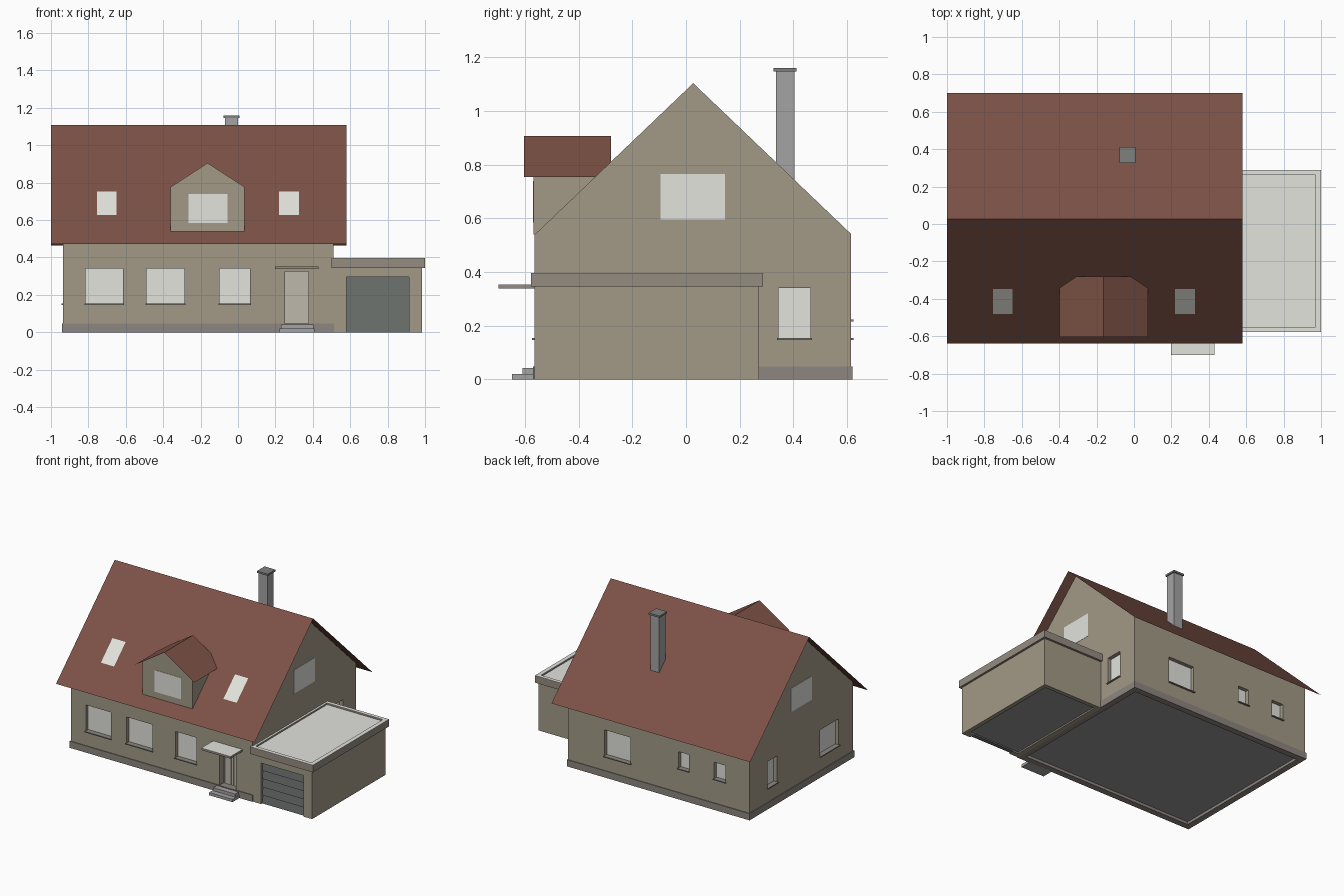
import bpy, bmesh

if "Cube" in bpy.data.objects:
    bpy.data.objects.remove(bpy.data.objects["Cube"])

def material(name, r, g, b):
    m = bpy.data.materials.new(name)
    m.diffuse_color = (r, g, b, 1)
    m.use_nodes = True
    m.node_tree.nodes["Principled BSDF"].inputs["Base Color"].default_value = m.diffuse_color
    return m

WALL = material("beige_render", 0.365, 0.322, 0.245)
ROOF = material("red_tile", 0.203, 0.084, 0.061)
BASE = material("plinth_grey", 0.265, 0.24, 0.215)
TRIM = material("fascia", 0.30, 0.263, 0.22)
DOOR = material("garage_grey", 0.144, 0.158, 0.147)
DARK = material("floor_dark", 0.30, 0.30, 0.30)
GLASS = material("pane", 0.76, 0.77, 0.72)
LEAF = material("door_leaf", 0.51, 0.48, 0.41)
STONE = material("stone", 0.37, 0.37, 0.37)
CAP = material("chimney_cap_grey", 0.21, 0.22, 0.205)

def finish(name, bm, mat, recalc=True):
    if recalc:
        bmesh.ops.recalc_face_normals(bm, faces=bm.faces)
    me = bpy.data.meshes.new(name)
    bm.to_mesh(me)
    bm.free()
    ob = bpy.data.objects.new(name, me)
    bpy.context.collection.objects.link(ob)
    if mat:
        me.materials.append(mat)
    return ob

def boxes(name, ranges, mat=None):
    """One object from boxes given as (x0, x1, y0, y1, z0, z1)."""
    bm = bmesh.new()
    for x0, x1, y0, y1, z0, z1 in ranges:
        vs = bmesh.ops.create_cube(bm, size=1)["verts"]
        for v in vs:
            v.co = (x1 if v.co.x > 0 else x0, y1 if v.co.y > 0 else y0, z1 if v.co.z > 0 else z0)
    return finish(name, bm, mat)

def box(name, r, mat=None):
    return boxes(name, [r], mat)

def prism(name, pts, axis, a, b, mat, sheet=False):
    """Extrude a (y,z) profile along x, or an (x,z) profile along y; a sheet stays open."""
    bm = bmesh.new()
    put = (lambda p, t: (t, p[0], p[1])) if axis == "x" else (lambda p, t: (p[0], t, p[1]))
    lo = [bm.verts.new(put(p, a)) for p in pts]
    hi = [bm.verts.new(put(p, b)) for p in pts]
    n = len(pts)
    if not sheet:
        bm.faces.new(lo)
        bm.faces.new(hi[::-1])
    for i in range(n - 1 if sheet else n):
        j = (i + 1) % n
        bm.faces.new((lo[i], hi[i], hi[j], lo[j]))
    return finish(name, bm, mat, not sheet)

def cut(ob, ranges):
    """Subtract boxes one after the other."""
    for r in ranges:
        cutter = box("cutter", r)
        cutter.hide_render = True
        mod = ob.modifiers.new("opening", "BOOLEAN")
        mod.operation = "DIFFERENCE"
        mod.solver = "EXACT"
        mod.object = cutter
        bpy.context.view_layer.objects.active = ob
        bpy.ops.object.modifier_apply(modifier=mod.name)
        bpy.data.objects.remove(cutter)

X0, X1, Y0, Y1 = -0.935, 0.51, -0.565, 0.615    # house walls
RY, RZ, SLOPE = 0.027, 1.108, 0.955             # main ridge
def roof_z(y):
    return RZ - SLOPE * abs(y - RY)

# House body with gable ends
d = 0.004
house = prism("house_walls", [(Y0, 0.03), (Y1, 0.03), (Y1, roof_z(Y1) - d), (RY, RZ - d),
                              (Y0, roof_z(Y0) - d)], "x", X0, X1, WALL)

# Recessed windows: side, range along the wall, sill height; top is shared
TOP, DEEP = 0.34, 0.03
windows = [("front", -0.815, -0.615, 0.15), ("front", -0.49, -0.285, 0.15), ("front", -0.10, 0.065, 0.15),
           ("back", 0.01, 0.218, 0.15), ("back", -0.453, -0.37, 0.22), ("back", -0.745, -0.655, 0.22),
           ("right", 0.345, 0.465, 0.15), ("left", 0.30, 0.41, 0.15), ("left", -0.40, -0.19, 0.15)]

def on_wall(side, a, b, z0, z1, inner, outer):
    """Box on a wall, from depth inner (negative is into the wall) to outer."""
    if side == "front":
        return (a, b, Y0 - outer, Y0 - inner, z0, z1)
    if side == "back":
        return (a, b, Y1 + inner, Y1 + outer, z0, z1)
    if side == "right":
        return (X1 + inner, X1 + outer, a, b, z0, z1)
    return (X0 - outer, X0 - inner, a, b, z0, z1)

doorway = (0.25, 0.378, Y0 - 0.05, Y0 + 0.06, 0.045, 0.325)
cut(house, [on_wall(s, a, b, z, TOP, -DEEP, 0.05) for s, a, b, z in windows] + [doorway])
boxes("window_panes", [on_wall(s, a, b, z, TOP, -DEEP - 0.005, -DEEP + 0.003) for s, a, b, z in windows], GLASS)
boxes("window_sills", [on_wall(s, a - 0.005, b + 0.005, z - 0.004, z + 0.003, -DEEP, 0.01)
                       for s, a, b, z in windows], BASE)
boxes("gable_windows", [on_wall(s, -0.095, 0.145, 0.595, 0.765, -0.01, 0.002) for s in ("left", "right")], GLASS)

# Plinth ring and floor
plinth = box("plinth", (X0 - 0.005, X1 + 0.004, Y0 - 0.005, Y1 + 0.005, 0, 0.048), BASE)
cut(plinth, [(X0 + 0.04, X1 - 0.04, Y0 + 0.04, Y1 - 0.04, -0.1, 0.2)])
box("house_floor", (X0 + 0.03, X1 - 0.03, Y0 + 0.03, Y1 - 0.03, 0.02, 0.035), DARK)

# Main roof, a folded sheet
e0, e1 = -0.64, 0.70
prism("main_roof", [(e0, roof_z(e0)), (RY, RZ), (e1, roof_z(e1))], "x", -1, 0.58, ROOF, sheet=True)

# Skylights lying on the front slope
for i, x in enumerate((-0.755, 0.22)):
    a, b = -0.48, -0.348
    prism(f"skylight_{i + 1}", [(a, roof_z(a) + 0.004), (b, roof_z(b) + 0.004)],
          "x", x, x + 0.105, GLASS, sheet=True)

# Dormer
cx, dz, ds = -0.1625, 0.908, 0.65
w, o, t = 0.198, 0.237, 0.003
prism("dormer_walls", [(cx - w, 0.54), (cx + w, 0.54), (cx + w, dz - ds * w - t), (cx, dz - t),
                       (cx - w, dz - ds * w - t)], "y", -0.568, -0.285, WALL)
prism("dormer_roof", [(cx + o, dz - ds * o), (cx, dz), (cx - o, dz - ds * o)], "y", -0.605, -0.28,
      ROOF, sheet=True)
box("dormer_window", (-0.265, -0.055, -0.570, -0.56, 0.585, 0.74), GLASS)

# Chimney and cap
box("chimney", (-0.07, 0.0, 0.335, 0.405, 0.68, 1.147), STONE)
box("chimney_cap", (-0.078, 0.008, 0.327, 0.413, 1.147, 1.16), CAP)

# Front door, canopy and steps
box("front_door", (0.25, 0.378, Y0 + 0.05, Y0 + 0.065, 0.045, 0.325), LEAF)
boxes("door_trim", [(x, x + 0.008, Y0 + 0.043, Y0 + 0.052, 0.05, 0.322) for x in (0.25, 0.302, 0.322, 0.37)], LEAF)
box("door_canopy", (0.198, 0.43, -0.70, Y0 + 0.01, 0.338, 0.351), TRIM)
box("canopy_top", (0.198, 0.43, -0.70, Y0 + 0.01, 0.351, 0.353), GLASS)
boxes("door_steps", [(0.223, 0.41, -0.648, Y0, 0, 0.02), (0.23, 0.403, -0.61, Y0, 0.02, 0.042)], STONE)

# Garage walls, floor and slatted door
G1, GY = 0.985, 0.272
garage = box("garage_walls", (X1 - 0.003, G1, Y0, GY, 0, 0.35), WALL)
cut(garage, [(X1 + 0.03, G1 - 0.03, Y0 + 0.04, GY - 0.03, -0.1, 0.33), (0.58, 0.915, -0.7, -0.5, -0.05, 0.295)])
box("garage_floor", (X1 + 0.02, G1 - 0.02, Y0 + 0.03, GY - 0.02, 0.01, 0.02), DARK)
h = 0.295 / 5
for i in range(5):
    z = i * h
    prism(f"garage_slat_{i + 1}", [(-0.525, z), (-0.552, z), (-0.544, z + h), (-0.525, z + h)],
          "x", 0.58, 0.915, DOOR)

# Flat garage roof with a raised rim and pale coping
rim = box("garage_fascia", (0.50, 1.0, -0.578, 0.288, 0.345, 0.395), TRIM)
coping = box("garage_coping", (0.50, 1.0, -0.578, 0.288, 0.395, 0.397), GLASS)
for part in (rim, coping):
    cut(part, [(0.525, 0.97, -0.55, 0.262, 0.383, 0.5)])
box("garage_roof_deck", (0.52, 0.975, -0.555, 0.267, 0.37, 0.385), GLASS)
